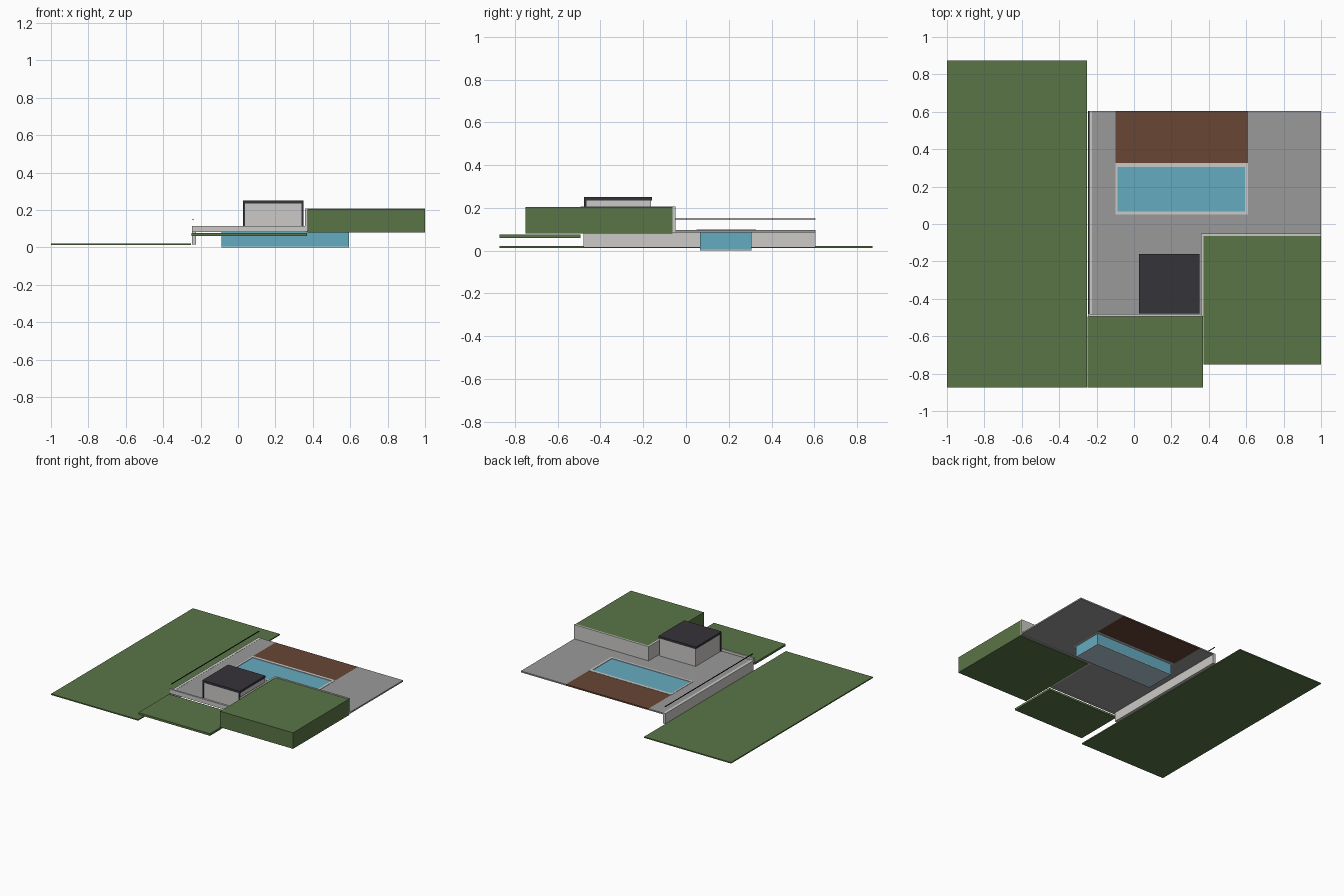
import bpy
import bmesh

cube = bpy.data.objects.get("Cube")
if cube:
    bpy.data.objects.remove(cube, do_unlink=True)


def material(name, rgb):
    """Flat material from 8-bit display values, stored as linear."""
    lin = [((c / 255 + 0.055) / 1.055) ** 2.4 for c in rgb] + [1.0]
    m = bpy.data.materials.new(name)
    m.use_nodes = True
    m.diffuse_color = lin
    m.node_tree.nodes["Principled BSDF"].inputs["Base Color"].default_value = lin
    return m


grass = material("grass green", (90, 117, 70))
paving = material("paving grey", (154, 154, 154))
concrete = material("pale concrete", (203, 202, 199))
timber = material("brown timber", (104, 70, 53))
water = material("pool blue", (101, 171, 192))
tile = material("pale blue tile", (182, 208, 218))
charcoal = material("charcoal", (53, 51, 58))
black = material("rail black", (18, 18, 18))


def slab(name, outline, z, mat):
    """Extrude a flat outline between two heights."""
    bm = bmesh.new()
    face = bm.faces.new([bm.verts.new((x, y, z[0])) for x, y in outline])
    grown = bmesh.ops.extrude_face_region(bm, geom=[face])
    top = [v for v in grown["geom"] if isinstance(v, bmesh.types.BMVert)]
    bmesh.ops.translate(bm, vec=(0, 0, z[1] - z[0]), verts=top)
    bmesh.ops.recalc_face_normals(bm, faces=bm.faces)
    mesh = bpy.data.meshes.new(name)
    bm.to_mesh(mesh)
    bm.free()
    mesh.materials.append(mat)
    obj = bpy.data.objects.new(name, mesh)
    bpy.context.collection.objects.link(obj)
    return obj


def box(name, x, y, z, mat):
    return slab(name, [(x[0], y[0]), (x[1], y[0]), (x[1], y[1]), (x[0], y[1])], z, mat)


# Lawns on three levels
box("lower_lawn", (-1, -0.25), (-0.873, 0.873), (0.012, 0.021), grass)
box("front_lawn", (-0.248, 0.37), (-0.873, -0.494), (0.06, 0.076), grass)
box("raised_lawn", (0.371, 1), (-0.75, -0.064), (0.08, 0.205), grass)

# Paved terrace, notched for the deck and pool
slab("terrace", [(-0.225, -0.48), (0.357, -0.48), (0.357, -0.052), (1, -0.052),
                 (1, 0.605), (0.61, 0.605), (0.61, 0.05), (-0.1, 0.05),
                 (-0.1, 0.605), (-0.225, 0.605)], (0.086, 0.097), paving)
box("timber_deck", (-0.1, 0.61), (0.327, 0.605), (0.086, 0.097), timber)

# Retaining walls and kerb
box("side_retaining_wall", (-0.247, -0.225), (-0.48, 0.605), (0.015, 0.098), concrete)
box("front_kerb", (-0.247, 0.357), (-0.494, -0.48), (0.082, 0.115), concrete)
slab("lawn_retaining_wall", [(0.357, -0.494), (0.371, -0.494), (0.371, -0.064),
                             (1, -0.064), (1, -0.05), (0.357, -0.05)],
     (0.084, 0.208), concrete)

# Pool with pale floor and a surrounding coping
box("pool_water", (-0.088, 0.593), (0.066, 0.306), (0.006, 0.095), water)
box("pool_floor", (-0.088, 0.593), (0.066, 0.306), (0, 0.006), tile)
for side, x in (("right", (-0.1, -0.088)), ("left", (0.593, 0.61))):
    box("pool_coping_" + side, x, (0.05, 0.327), (0.085, 0.099), concrete)
for side, y in (("front", (0.05, 0.066)), ("back", (0.306, 0.327))):
    box("pool_coping_" + side, (-0.088, 0.593), y, (0.085, 0.099), concrete)

# Pavilion with a flat roof and front corner posts
box("pavilion_walls", (0.032, 0.345), (-0.472, -0.164), (0.097, 0.234), concrete)
box("pavilion_roof", (0.027, 0.35), (-0.478, -0.16), (0.234, 0.251), charcoal)
for side, x in (("right", (0.028, 0.037)), ("left", (0.34, 0.349))):
    box("pavilion_post_" + side, x, (-0.477, -0.466), (0.097, 0.234), charcoal)

# Slim guard rail above the side wall
box("guard_rail", (-0.243, -0.238), (-0.48, 0.605), (0.146, 0.151), black)
